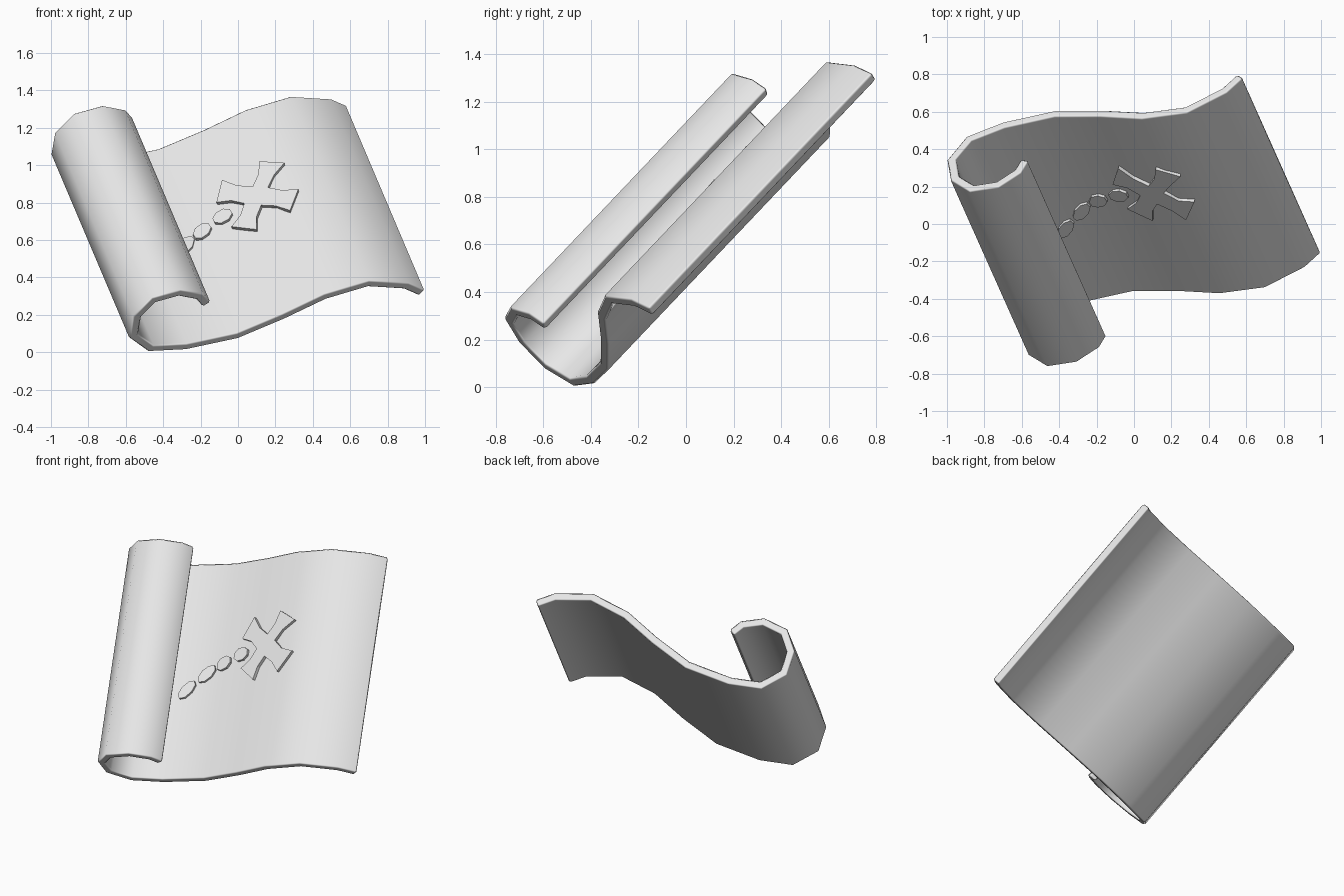
import bpy, bmesh, math
from mathutils import Vector
from mathutils.bvhtree import BVHTree

if "Cube" in bpy.data.objects:
    bpy.data.objects.remove(bpy.data.objects["Cube"])

AXIS = Vector((-0.42, 0.94, 0.99))      # direction and length of the roll
THICK = 0.048
DIR = AXIS.normalized()

paper = bpy.data.materials.new("light_grey")
paper.use_nodes = True
paper.diffuse_color = (0.8, 0.8, 0.8, 1)
paper.node_tree.nodes["Principled BSDF"].inputs["Base Color"].default_value = (0.8, 0.8, 0.8, 1)


def make_object(name, bm):
    bmesh.ops.recalc_face_normals(bm, faces=bm.faces)
    mesh = bpy.data.meshes.new(name)
    bm.to_mesh(mesh)
    mesh.materials.append(paper)
    obj = bpy.data.objects.new(name, mesh)
    bpy.context.collection.objects.link(obj)
    return obj


# Underside of the sheet as (x, z), from the free edge round to the rolled tip
PROFILE = [(.97, .30), (.89, .335), (.695, .347), (.47, .28), (.25, .175),
           (0, .07), (-.28, .01), (-.476, 0), (-.58, .075), (-.56, .19),
           (-.46, .29), (-.305, .333), (-.185, .31), (-.145, .265)]

# The end of the roll is cut square to its axis
outer = [Vector((x, (-.24 - AXIS.x * x - AXIS.z * z) / AXIS.y, z)) for x, z in PROFILE]


def inner_point(i):
    sides = [DIR.cross((b - a).normalized())
             for a, b in zip(outer[max(i - 1, 0):i + 1], outer[max(i, 1) if i else 1:i + 2])]
    if i == 0:
        sides = [DIR.cross((outer[1] - outer[0]).normalized())]
    elif i < len(outer) - 1:
        sides = [DIR.cross((outer[i] - outer[i - 1]).normalized()),
                 DIR.cross((outer[i + 1] - outer[i]).normalized())]
    else:
        sides = [DIR.cross((outer[i] - outer[i - 1]).normalized())]
    mid = sum(sides, Vector()).normalized()
    return outer[i] + mid * THICK / mid.dot(sides[0])


# Scroll sheet: a thick strip swept along the axis
bm = bmesh.new()
rings = []
for i, p in enumerate(outer):
    q = inner_point(i)
    rings.append([bm.verts.new(v) for v in (p, q, q + AXIS, p + AXIS)])
for a, b in zip(rings, rings[1:]):
    for k in range(4):
        j = (k + 1) % 4
        bm.faces.new((a[k], a[j], b[j], b[k]))
bm.faces.new(rings[0])
bm.faces.new(rings[-1])
sheet = make_object("scroll_sheet", bm)
tree = BVHTree.FromBMesh(bm)
bm.free()

for poly in sheet.data.polygons:
    poly.use_smooth = True
bevel = sheet.modifiers.new("soft_edges", 'BEVEL')
bevel.width = 0.01
bevel.segments = 1
bevel.limit_method = 'ANGLE'
bevel.angle_limit = math.radians(62)
bevel.harden_normals = True


def on_sheet(x, z):
    """Point and normal on the written side of the sheet."""
    back = Vector((0, -1, 0))
    under = tree.ray_cast(Vector((x, 3, z)), back)[0]
    hit, normal = tree.ray_cast(under + back * 0.005, back)[:2]
    return hit, normal if normal.y < 0 else -normal


def raised_mark(name, outline, height=0.02):
    """Thin plate standing on the sheet, with a closed (x, z) outline."""
    bm = bmesh.new()
    tops, bases = [], []
    for x, z in outline:
        p, n = on_sheet(x, z)
        tops.append(bm.verts.new(p + n * height))
        bases.append(bm.verts.new(p - n * 0.01))
    bm.faces.new(tops)
    bm.faces.new(bases[::-1])
    for k in range(len(tops)):
        j = (k + 1) % len(tops)
        bm.faces.new((tops[j], tops[k], bases[k], bases[j]))
    make_object(name, bm)
    bm.free()


# Cross mark: four flared arms, each given by its two outer corners
arms = [((.12, 1.01), (.25, 1.0)), ((.325, .86), (.28, .745)),
        ((.105, .645), (-.03, .66)), ((-.11, .79), (-.08, .91))]
notches = [(.085, .875), (.165, .87), (.13, .775), (.04, .785)]
outline = []
for k, (left, right) in enumerate(arms):
    start, end = Vector(notches[k]), Vector(notches[(k + 1) % 4])
    left, right = Vector(left), Vector(right)
    squeeze = (right - left) * 0.1
    outline += [start, (start + left) / 2 + squeeze, left,
                right, (end + right) / 2 - squeeze]
raised_mark("cross_mark", outline)

# Dotted trail leading to the cross
trail = [(-.08, .72, 28), (-.19, .64, 35), (-.28, .565, 45), (-.365, .47, 50)]
for number, (cx, cz, tilt) in enumerate(trail, 1):
    c, s = math.cos(math.radians(tilt)), math.sin(math.radians(tilt))
    dash = []
    for k in range(8):
        a = math.pi * (k + 0.5) / 4
        u, v = 0.057 * math.cos(a), 0.034 * math.sin(a)
        dash.append((cx + u * c - v * s, cz + u * s + v * c))
    raised_mark(f"trail_dash_{number}", dash, 0.016)
